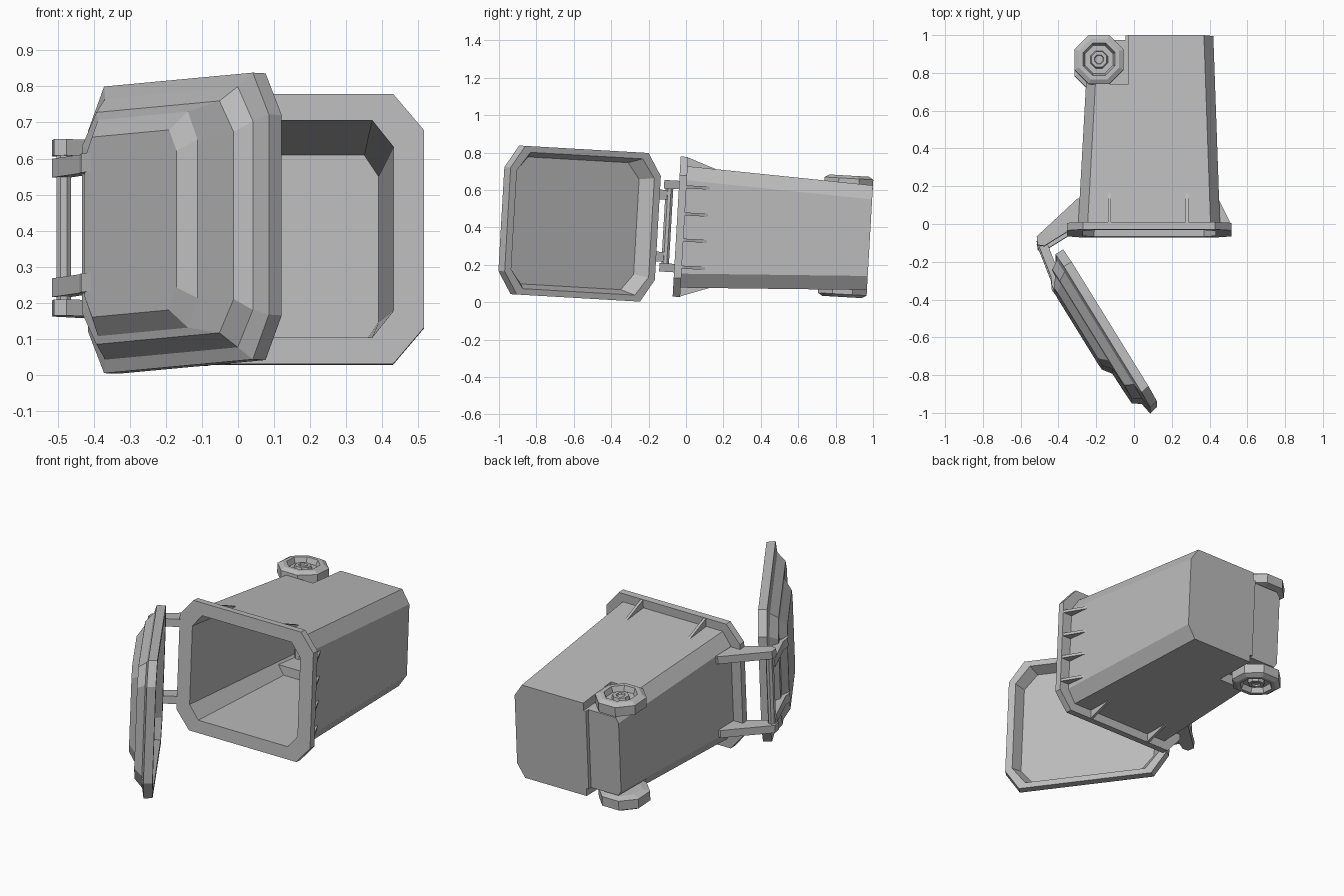
import bpy, bmesh, math
from mathutils import Matrix, Vector

cube = bpy.data.objects.get("Cube")
if cube:
    bpy.data.objects.remove(cube, do_unlink=True)

grey = bpy.data.materials.new("plain grey")
grey.use_nodes = True
COLOUR = (0.5, 0.5, 0.5, 1)
grey.diffuse_color = COLOUR
grey.node_tree.nodes["Principled BSDF"].inputs["Base Color"].default_value = COLOUR

# The whole bin lies on its back with a slight nose-up tilt
TILT = Matrix.Translation((0, 0, 0.402)) @ Matrix.Rotation(math.radians(-3.3), 4, 'X')
X, Y, Z = Vector((1, 0, 0)), Vector((0, 1, 0)), Vector((0, 0, 1))


def frame(a, b, c, origin=(0, 0, 0)):
    """Matrix whose columns are the three given axes."""
    m = Matrix((a, b, c)).transposed().to_4x4()
    m.translation = origin
    return m


def make(name, bm, basis):
    bm.transform(TILT @ basis)
    bmesh.ops.recalc_face_normals(bm, faces=bm.faces)
    mesh = bpy.data.meshes.new(name)
    bm.to_mesh(mesh)
    bm.free()
    mesh.materials.append(grey)
    obj = bpy.data.objects.new(name, mesh)
    bpy.context.collection.objects.link(obj)
    return obj


def loft(name, rings, basis):
    """Skin equal-length rings of points and cap both ends."""
    bm = bmesh.new()
    loops = [[bm.verts.new(p) for p in ring] for ring in rings]
    for low, high in zip(loops, loops[1:]):
        for i in range(len(low)):
            j = (i + 1) % len(low)
            bm.faces.new((low[i], low[j], high[j], high[i]))
    bm.faces.new(loops[0])
    bm.faces.new(loops[-1])
    return make(name, bm, basis)


def cut_rect(a0, a1, b, ca, cb, c):
    """Rectangle with cut corners at depth c, symmetric in b."""
    half = [(a1 - ca, -b), (a1, -b + cb), (a1, b - cb), (a1 - ca, b)]
    other = [(a0 + a1 - a, -q) for a, q in half]
    return [(a, q, c) for a, q in half + other]


def prism(name, pts, c0, c1, basis=Matrix()):
    return loft(name, [[(a, b, c) for a, b in pts] for c in (c0, c1)], basis)


def lathe(name, profile, basis, sides=8):
    rings = []
    for r, h in profile:
        angles = [math.tau * (i + 0.5) / sides for i in range(sides)]
        rings.append([(r * math.cos(t), r * math.sin(t), h) for t in angles])
    return loft(name, rings, basis)


def block(x0, x1, y0, y1, z0, z1):
    return prism("cutter", [(x0, y0), (x1, y0), (x1, y1), (x0, y1)], z0, z1)


def subtract(target, cutter):
    mod = target.modifiers.new("cut", 'BOOLEAN')
    mod.operation, mod.solver, mod.object = 'DIFFERENCE', 'EXACT', cutter
    bpy.context.view_layer.objects.active = target
    bpy.ops.object.modifier_apply(modifier=mod.name)
    bpy.data.objects.remove(cutter, do_unlink=True)


# Tapered body with a mouth flange, wheel recesses and a hollow inside
along = frame(X, Z, Y)
body = loft("bin_body", [
    cut_rect(-0.355, 0.515, 0.375, 0.085, 0.1, -0.05),
    cut_rect(-0.355, 0.515, 0.375, 0.085, 0.1, -0.01),
    cut_rect(-0.295, 0.455, 0.325, 0.05, 0.075, -0.01),
    cut_rect(-0.24, 0.42, 0.28, 0.05, 0.075, 0.985)], along)
cavity = loft("cavity", [
    cut_rect(-0.272, 0.432, 0.302, 0.06, 0.075, -0.06),
    cut_rect(-0.21, 0.39, 0.262, 0.04, 0.06, 0.945)], along)
for s in (-1, 1):
    subtract(cavity, block(-0.5, -0.01, 0.7, 1.2, s * 0.22, s * 0.5))
    subtract(body, block(-0.5, -0.03, 0.725, 1.2, s * 0.235, s * 0.5))
subtract(body, block(-0.5, -0.045, 0.962, 1.2, -0.6, 0.6))
subtract(body, cavity)

# Gussets behind the flange
for s in (-1, 1):
    for x in (-0.13, 0.28):
        prism("flange_gusset", [(-0.01, s * 0.372), (-0.01, s * 0.31), (0.165, s * 0.31)],
              x - 0.008, x + 0.008, frame(Y, Z, X))
for z in (-0.215, -0.07, 0.07, 0.215):
    prism("side_gusset", [(0.512, -0.01), (0.44, -0.01), (0.445, 0.125)], z - 0.008, z + 0.008)

# Wheels and axle
for s, side in ((1, "upper"), (-1, "lower")):
    lathe(side + "_wheel", [(0.1, 0.245), (0.141, 0.255), (0.141, 0.31), (0.115, 0.325),
                            (0.092, 0.325), (0.08, 0.295), (0.05, 0.295), (0.044, 0.315),
                            (0.026, 0.315), (0.022, 0.305)],
          frame(X, Y, Z * s, (-0.185, 0.855, 0)))
lathe("axle", [(0.03, -0.25), (0.03, 0.25)], frame(X, Y, Z, (-0.185, 0.855, 0)))

# Hinge rod with arms from the body and from the lid
lathe("hinge_rod", [(0.022, -0.235), (0.022, 0.235)], frame(X, Y, Z, (-0.483, -0.1, 0)))
for s, side in ((1, "upper"), (-1, "lower")):
    prism(side + "_body_arm", [(-0.28, 0.12), (-0.30, 0.12), (-0.515, -0.08), (-0.51, -0.125),
                               (-0.475, -0.13), (-0.33, -0.04), (-0.28, -0.02)],
          s * 0.2, s * 0.245)
    prism(side + "_lid_arm", [(-0.515, -0.1), (-0.44, -0.29), (-0.435, -0.34), (-0.40, -0.385),
                              (-0.36, -0.34), (-0.41, -0.24), (-0.46, -0.11)],
          s * 0.14, s * 0.192)

# Open lid: recessed inside, lip, and two raised steps outside
d = Vector((0.525, -0.851, 0)).normalized()
n = Vector((d.y, -d.x, 0))
loft("lid", [
    cut_rect(0.095, 0.875, 0.34, 0.075, 0.085, 0.065),
    cut_rect(0.04, 0.905, 0.365, 0.08, 0.1, 0.0),
    cut_rect(0.0, 0.945, 0.398, 0.085, 0.12, 0.0),
    cut_rect(0.0, 0.955, 0.398, 0.085, 0.12, 0.048),
    cut_rect(0.03, 0.89, 0.362, 0.08, 0.1, 0.06),
    cut_rect(0.06, 0.86, 0.322, 0.075, 0.09, 0.104),
    cut_rect(0.1, 0.675, 0.3, 0.05, 0.08, 0.108),
    cut_rect(0.14, 0.627, 0.25, 0.04, 0.06, 0.146)],
    frame(d, Z, n, (-0.375, -0.15, -0.014)))
